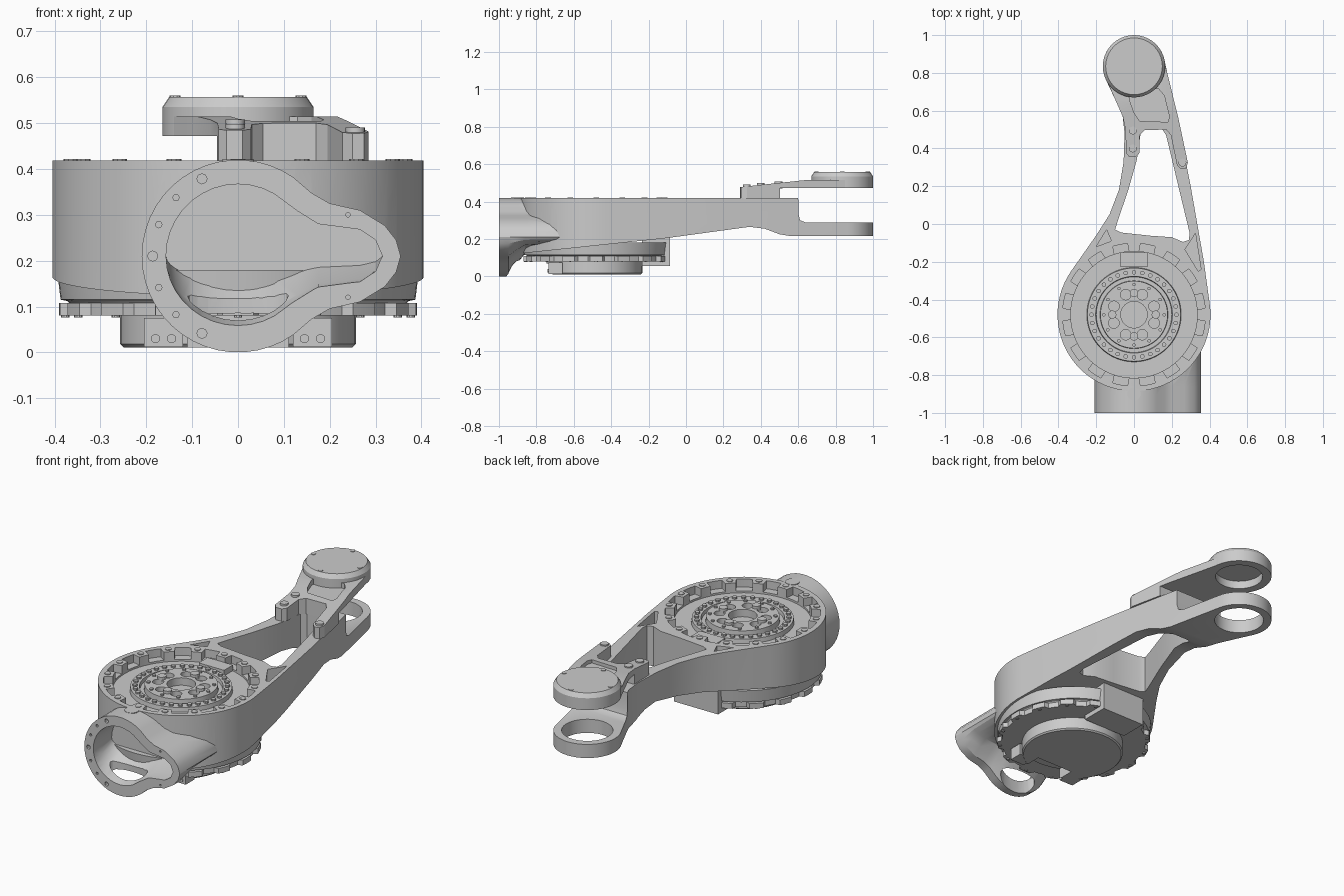
import bpy, bmesh, math
from mathutils import Vector

if "Cube" in bpy.data.objects:
    bpy.data.objects.remove(bpy.data.objects["Cube"])

AX = {'X': lambda a, b, h: (h, a, b), 'Y': lambda a, b, h: (a, h, b), 'Z': lambda a, b, h: (a, b, h)}
C = (0, -0.48)      # main joint centre
F = (0, 0.835)      # fork joint centre


def arc(c, r, a0, a1, n):
    return [(c[0] + r * math.cos(math.radians(a0 + (a1 - a0) * i / n)),
             c[1] + r * math.sin(math.radians(a0 + (a1 - a0) * i / n))) for i in range(n + 1)]


def circle(c, r, n=24):
    return arc(c, r, 0, 360, n)[:-1]


def around(c, R, n, r, off=0, sides=10):
    return [circle(p, r, sides) for p in arc(c, R, off, off + 360, n)[:-1]]


def rect(x0, x1, y0, y1):
    return [(x0, y0), (x1, y0), (x1, y1), (x0, y1)]


def lofts(name, parts):
    """Each part is a list of sections with matching point counts, capped at both ends."""
    bm = bmesh.new()
    for sections in parts:
        rows = [[bm.verts.new(p) for p in s] for s in sections]
        n = len(rows[0])
        bm.faces.new(rows[0])
        bm.faces.new(rows[-1])
        for a, b in zip(rows, rows[1:]):
            for i in range(n):
                j = (i + 1) % n
                bm.faces.new((a[i], a[j], b[j], b[i]))
    bmesh.ops.recalc_face_normals(bm, faces=bm.faces[:])
    me = bpy.data.meshes.new(name)
    bm.to_mesh(me)
    bm.free()
    ob = bpy.data.objects.new(name, me)
    bpy.context.collection.objects.link(ob)
    return ob


def prisms(name, polys, h0, h1, axis='Z'):
    m = AX[axis]
    return lofts(name, [[[m(a, b, h) for a, b in p] for h in (h0, h1)] for p in polys])


def turned(name, profile, c, n=64):
    return lofts(name, [[[(x, y, z) for x, y in circle(c, r, n)] for r, z in profile]])


def boolean(ob, other, op='DIFFERENCE'):
    mod = ob.modifiers.new('cut', 'BOOLEAN')
    mod.object, mod.operation, mod.solver = other, op, 'EXACT'
    dg = bpy.context.evaluated_depsgraph_get()
    dg.update()
    me = bpy.data.meshes.new_from_object(ob.evaluated_get(dg))
    ob.modifiers.clear()
    ob.data = me
    bpy.data.objects.remove(other)


# Arm body: plan outline intersected with the side profile
outline = (arc(C, 0.405, 145, 370, 44) + [(0.37, -0.2), (0.30, 0.2), (0.25, 0.45)]
           + arc(F, 0.165, 10, 205, 22)
           + [(-0.1, 0.66), (-0.06, 0.57), (-0.05, 0.48), (-0.055, 0.33), (-0.08, 0.18),
              (-0.13, 0.05), (-0.2, -0.06), (-0.27, -0.16)])
body = prisms('arm_body', [outline], -0.1, 0.6)
side = [(-1, 0.11), (-0.86, 0.125), (-0.6, 0.152), (-0.1, 0.205), (0.34, 0.265), (0.42, 0.255),
        (0.5, 0.225), (0.56, 0.215), (1.1, 0.215), (1.1, 0.288), (0.64, 0.288), (0.61, 0.3),
        (0.602, 0.33), (0.6, 0.418), (-1, 0.418)]
boolean(body, prisms('side_cut', [side], -0.6, 0.6, 'X'), 'INTERSECT')


# Pear-shaped front collar blended into the body
def pear(half, y, k):
    pts = half + [(x, -h) for x, h in half[-2:0:-1]]
    return [(x, y, 0.21 + (h if h > 0 else h * k)) for x, h in pts]


outer = arc((0, 0), 0.21, 180, 55, 16) + [(0.16, 0.138), (0.2, 0.115), (0.266, 0.1), (0.32, 0.067),
                                          (0.345, 0.035), (0.355, 0)]
inner = arc((0, 0), 0.157, 180, 60, 12) + [(0.13, 0.098), (0.175, 0.07), (0.266, 0.058),
                                           (0.3, 0.035), (0.315, 0)]
collar = [pear(outer, y, k) for y, k in ((-1, 1), (-0.95, 1), (-0.905, 0.68), (-0.86, 0.42), (-0.66, 0.3))]
boolean(body, lofts('collar', [collar]), 'UNION')
cavity = [pear(inner, y, k) for y, k in ((-1.02, 1), (-0.94, 0.86), (-0.845, 0.35))]
boolean(body, lofts('cavity', [cavity]))
slot = [(0.11 * x, -0.925 + 0.035 * y) for x, y in circle((0, 0), 1, 20)]
boolean(body, prisms('slot', [slot], -0.1, 0.14))
holes = [circle(p, 0.007 if i % 3 else 0.011, 8) for i, p in enumerate(arc((0, 0.21), 0.186, 115, 245, 6))]
holes += [circle((0.24, 0.3), 0.005, 8), circle((0.24, 0.12), 0.005, 8)]
boolean(body, prisms('collar_holes', holes, -1.02, -0.975, 'Y'))

# Triangular window, joint recess, rim pockets and fork bore
window = [(-0.1, -0.03), (-0.085, 0.02), (-0.03, 0.18), (0.015, 0.34), (0.035, 0.48), (0.06, 0.5),
          (0.15, 0.5), (0.17, 0.47), (0.295, -0.05), (0.29, -0.085), (0.26, -0.095),
          (0.2, -0.07), (0.085, -0.062), (-0.07, -0.045)]
boolean(body, prisms('window', [window], -0.1, 0.6))
boolean(body, prisms('recess', [circle(C, 0.335, 64)], 0.355, 0.6))
wedges = [arc(C, 0.32, a - 7, a + 7, 4) + arc(C, 0.378, a + 6, a - 6, 4)
          for a in [22.5 * (i + 0.5) for i in range(16)]]
boolean(body, prisms('rim_pockets', wedges, 0.375, 0.6))
pockets = [[(-0.2, -0.12), (-0.145, -0.03), (-0.12, -0.09)],
           [(0.27, -0.135), (0.325, -0.05), (0.355, -0.24), (0.34, -0.25)]]
boolean(body, prisms('corner_pockets', pockets, 0.33, 0.6))
boolean(body, prisms('fork_bore', [circle(F, 0.125, 32)], 0.1, 0.4))

# Bolts on the rim and a plug at the front
prisms('rim_bolts', around(C, 0.365, 16, 0.016), 0.4, 0.422)
prisms('front_plug', [circle((0, -0.9), 0.035)], 0.4, 0.421)

# Gear hub inside the recess
hub = turned('gear_hub', [(0.34, 0.33), (0.34, 0.365), (0.25, 0.365), (0.247, 0.388), (0.203, 0.388),
                          (0.2, 0.37), (0.18, 0.37), (0.178, 0.4), (0.07, 0.4), (0.07, 0.36)], C)
boolean(hub, prisms('hub_holes', around(C, 0.115, 8, 0.028, 22.5, 16), 0.375, 0.5))
prisms('ring_bolts', around(C, 0.225, 32, 0.012), 0.38, 0.398)
prisms('hub_bolts', around(C, 0.16, 12, 0.009), 0.39, 0.408)
prisms('hub_pins', around(C, 0.115, 4, 0.022, 0, 14), 0.39, 0.414)
prisms('recess_block', [rect(-0.075, 0.075, -0.225, -0.15)], 0.35, 0.395)

# Motor underside: flange with scalloped edge, cover and terminal notches
turned('motor_case', [(0.35, 0.09), (0.372, 0.112), (0.387, 0.115), (0.395, 0.18)], C)
flange = []
for i in range(16):
    a = 22.5 * i
    flange += arc(C, 0.39, a - 5, a + 5, 2) + arc(C, 0.368, a + 7, a + 15.5, 2)
prisms('motor_flange', [flange], 0.08, 0.108)
prisms('flange_bolts', around(C, 0.377, 16, 0.009), 0.076, 0.1)
cover = turned('motor_cover', [(0.25, 0.011), (0.257, 0.018), (0.257, 0.09)], (0, -0.49), 48)
boolean(cover, prisms('cover_notch', [rect(-0.11, 0.11, -0.8, -0.63)], -0.1, 0.07))
prisms('terminal_boxes', [rect(-0.205, -0.12, -0.735, -0.66), rect(0.12, 0.205, -0.735, -0.66)], 0.012, 0.075)
prisms('terminal_screws', [circle((s * x, 0.03), 0.01, 10) for s in (-1, 1) for x in (0.145, 0.18)],
       -0.741, -0.73, 'Y')
prisms('cable_block', [rect(-0.13, 0.13, -0.235, -0.085)], 0.055, 0.22)

# Upper fork plate: plan outline intersected with its side profile
plan = (arc(F, 0.163, 10, 205, 22)
        + [(-0.1, 0.66), (-0.06, 0.57), (-0.045, 0.5), (-0.042, 0.375), (-0.025, 0.355), (0.01, 0.355),
           (0.028, 0.375), (0.03, 0.47), (0.055, 0.497), (0.17, 0.5), (0.195, 0.47), (0.228, 0.31),
           (0.25, 0.29), (0.275, 0.295), (0.285, 0.325), (0.235, 0.56)])
plate = prisms('upper_fork_plate', [plan], 0.3, 0.7)
rise = [(0.2, 0.417), (0.503, 0.417), (0.503, 0.472), (1.1, 0.472), (1.1, 0.515), (0.64, 0.515), (0.2, 0.468)]
boolean(plate, prisms('rise_cut', [rise], -0.6, 0.6, 'X'), 'INTERSECT')
boolean(plate, prisms('disc_clear', [circle(F, 0.122, 32)], 0.3, 0.7))
tray = [(-0.025, 0.66), (0.0, 0.59), (0.03, 0.545), (0.18, 0.54), (0.187, 0.57), (0.16, 0.68),
        (0.13, 0.715), (-0.02, 0.715)]
boolean(plate, prisms('tray', [tray], 0.487, 0.7))

# Upper fork disc with lid and screws
turned('upper_fork_disc', [(0.1, 0.515), (0.12, 0.515), (0.12, 0.472), (0.165, 0.472), (0.165, 0.535),
                           (0.155, 0.55), (0.15, 0.557)], F, 40)
prisms('lid_screws', around(F, 0.137, 4, 0.012), 0.55, 0.56)
for n, (x, y, z) in enumerate([(-0.006, 0.495, 0.5), (-0.006, 0.4, 0.49), (0.256, 0.325, 0.482)]):
    prisms('foot_screw_%d' % (n + 1), [circle((x, y), 0.021, 16)], z - 0.03, z + 0.008)

# Shading
bpy.ops.object.select_all(action='DESELECT')
for ob in bpy.context.scene.objects:
    ob.select_set(True)
    bpy.context.view_layer.objects.active = ob
bpy.ops.object.shade_smooth_by_angle(angle=math.radians(25))
